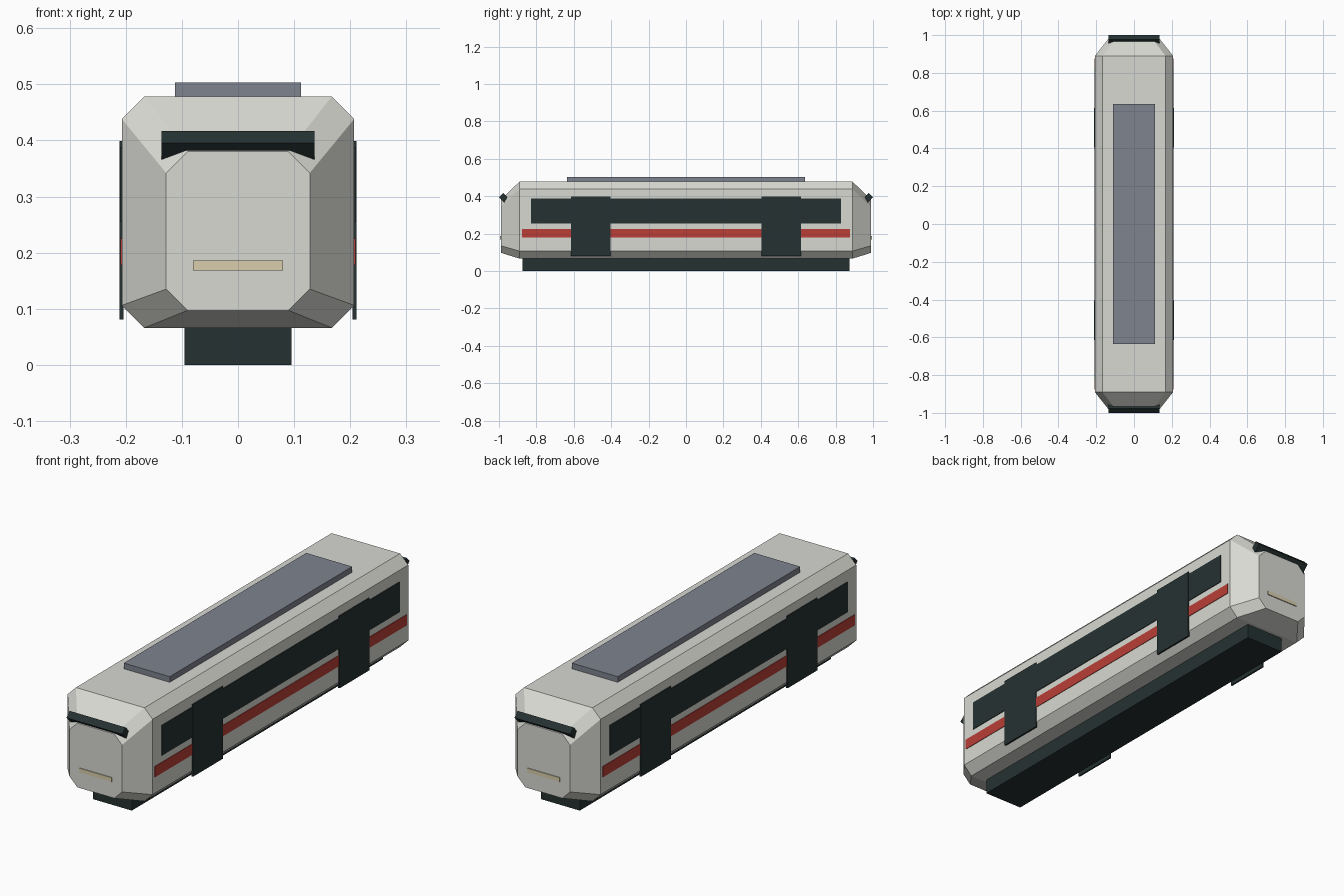
import bpy, bmesh

if "Cube" in bpy.data.objects:
    bpy.data.objects.remove(bpy.data.objects["Cube"])


def material(name, rgb):
    m = bpy.data.materials.new(name)
    m.diffuse_color = (*rgb, 1)
    m.use_nodes = True
    m.node_tree.nodes["Principled BSDF"].inputs["Base Color"].default_value = m.diffuse_color
    return m


CREAM = material("pale_grey", (0.686, 0.694, 0.644))
DARK = material("dark_green_grey", (0.0185, 0.031, 0.031))
SLATE = material("slate_grey", (0.209, 0.227, 0.270))
RED = material("red", (0.491, 0.048, 0.037))
TAN = material("warm_light", (0.686, 0.617, 0.423))


def loft(name, rings, mat):
    """Join equal-sized closed rings of points and cap both ends."""
    bm = bmesh.new()
    rows = [[bm.verts.new(p) for p in ring] for ring in rings]
    n = len(rows[0])
    for a, b in zip(rows, rows[1:]):
        for i in range(n):
            j = (i + 1) % n
            bm.faces.new((a[i], a[j], b[j], b[i]))
    bm.faces.new(rows[0])
    bm.faces.new(rows[-1])
    bmesh.ops.recalc_face_normals(bm, faces=bm.faces)
    mesh = bpy.data.meshes.new(name)
    bm.to_mesh(mesh)
    bm.free()
    mesh.materials.append(mat)
    obj = bpy.data.objects.new(name, mesh)
    bpy.context.collection.objects.link(obj)
    return obj


def box(name, xs, ys, zs, mat):
    (x0, x1), (y0, y1) = xs, ys
    return loft(name, [[(x0, y0, z), (x1, y0, z), (x1, y1, z), (x0, y1, z)] for z in zs], mat)


def octagon(y, w, z0, z1, c):
    """Chamfered rectangle across the carriage."""
    half = [(w - c, z0), (w, z0 + c), (w, z1 - c), (w - c, z1)]
    return [(x, y, z) for x, z in half] + [(-x, y, z) for x, z in reversed(half)]


# Body shell with tapered noses
nose = (0.128, 0.097, 0.380, 0.038)
hull = (0.207, 0.066, 0.478, 0.040)
loft("carriage_body", [octagon(-0.99, *nose), octagon(-0.89, *hull),
                       octagon(0.89, *hull), octagon(0.99, *nose)], CREAM)

# Underframe and roof unit
box("underframe", (-0.095, 0.095), (-0.875, 0.875), (0, 0.075), DARK)
box("roof_unit", (-0.112, 0.112), (-0.635, 0.635), (0.470, 0.503), SLATE)

# Side windows, stripes and doors
for s, side in ((-1, "left"), (1, "right")):
    def plate(name, out, ys, zs, mat):
        box(f"{side}_{name}", sorted((s * 0.204, s * out)), ys, zs, mat)

    plate("window_band", 0.210, (-0.828, 0.828), (0.255, 0.388), DARK)
    plate("stripe", 0.2095, (-0.877, 0.877), (0.178, 0.225), RED)
    for cy, end in ((-0.51, "front"), (0.51, "rear")):
        plate(f"{end}_door", 0.2115, (cy - 0.105, cy + 0.105), (0.081, 0.399), DARK)

# Tilted visor and light bar at each end
visor = [(1.0, 0.395), (0.978, 0.417), (0.949, 0.387), (0.971, 0.365)]
for s, end in ((-1, "front"), (1, "rear")):
    loft(f"{end}_visor", [[(x, s * y, z) for y, z in visor] for x in (-0.136, 0.136)], DARK)
    box(f"{end}_light_bar", (-0.08, 0.08), sorted((s * 0.987, s * 0.994)), (0.168, 0.186), TAN)
